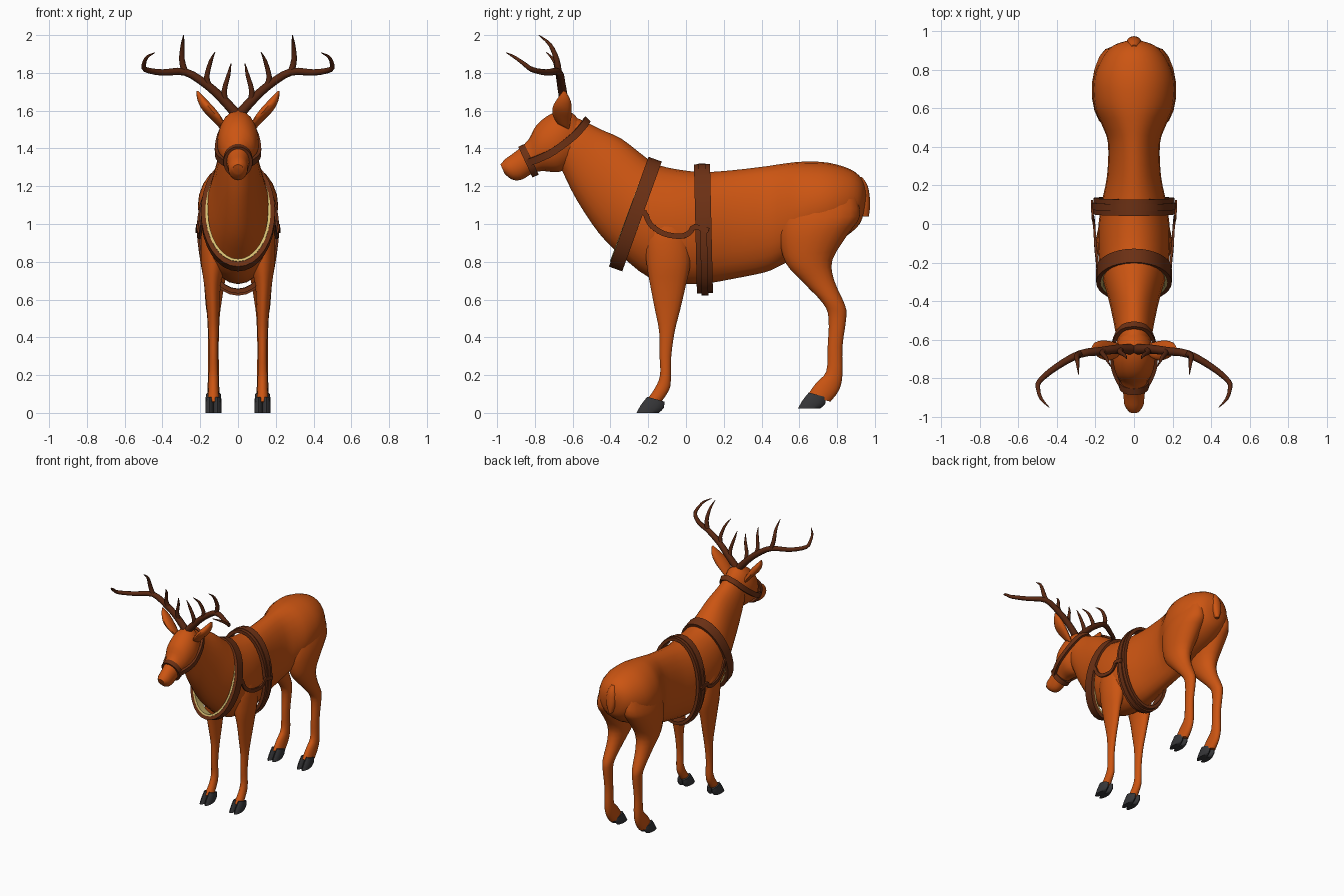
import bpy, bmesh, math
from mathutils import Vector

if "Cube" in bpy.data.objects:
    bpy.data.objects.remove(bpy.data.objects["Cube"])


def material(name, rgb):
    m = bpy.data.materials.new(name)
    m.diffuse_color = (*rgb, 1)
    m.use_nodes = True
    m.node_tree.nodes["Principled BSDF"].inputs["Base Color"].default_value = m.diffuse_color
    return m


COAT = material("orange_coat", (0.6, 0.09, 0.006))
LEATHER = material("brown_leather", (0.15, 0.03, 0.007))
HORN = material("dark_antler", (0.10, 0.021, 0.006))
GOLD = material("pale_gold", (0.68, 0.52, 0.17))
HOOF = material("black_hoof", (0.037, 0.037, 0.04))


def smooth_rows(rows, n, closed=False):
    """Catmull-Rom resampling of equal-length tuples."""
    rows = [Vector(r) for r in rows]
    out, k = [], len(rows)
    for i in range(k if closed else k - 1):
        get = (lambda j: rows[j % k]) if closed else (lambda j: rows[min(max(j, 0), k - 1)])
        a, b, c, d = get(i - 1), get(i), get(i + 1), get(i + 2)
        for s in range(n):
            t = s / n
            out.append(0.5 * (2 * b + (c - a) * t + (2 * a - 5 * b + 4 * c - d) * t * t
                              + (3 * b - a - 3 * c + d) * t ** 3))
    return out if closed else out + [rows[-1]]


def skin(name, rings, mat, closed=False, angle=50):
    """Join rings of points into one capped or closed surface."""
    bm = bmesh.new()
    vs = [[bm.verts.new(p) for p in r] for r in rings]
    n = len(vs[0])
    for i in range(len(vs) if closed else len(vs) - 1):
        a, b = vs[i], vs[(i + 1) % len(vs)]
        for j in range(n):
            bm.faces.new((a[j], a[(j + 1) % n], b[(j + 1) % n], b[j]))
    if not closed:
        bm.faces.new(vs[0])
        bm.faces.new(vs[-1])
    bmesh.ops.recalc_face_normals(bm, faces=bm.faces)
    me = bpy.data.meshes.new(name)
    bm.to_mesh(me)
    bm.free()
    ob = bpy.data.objects.new(name, me)
    bpy.context.collection.objects.link(ob)
    me.materials.append(mat)
    bpy.ops.object.select_all(action='DESELECT')
    ob.select_set(True)
    bpy.context.view_layer.objects.active = ob
    bpy.ops.object.shade_smooth_by_angle(angle=math.radians(angle))
    return ob


def loft(name, rows, mat, n=3, sides=18):
    """Rows: (y, z) of one edge, (y, z) of the other edge, half width, x."""
    rings = []
    for ay, az, by, bz, w, x in smooth_rows(rows, n):
        a, b = Vector((x, ay, az)), Vector((x, by, bz))
        ring = []
        for k in range(sides):
            t = 2 * math.pi * k / sides
            ring.append((a + b) / 2 + (a - b) / 2 * math.cos(t) + Vector((w * math.sin(t), 0, 0)))
        rings.append(ring)
    return skin(name, rings, mat)


def strap(name, pts, width, thick, mat, closed=False, centre=None):
    """Flat ribbon with a rectangular section, facing away from centre."""
    pts = [Vector(p) for p in pts]
    rings, k = [], len(pts)
    for i, p in enumerate(pts):
        t = pts[(i + 1) % k] - pts[i - 1] if closed else pts[min(i + 1, k - 1)] - pts[max(i - 1, 0)]
        t.normalize()
        o = p - Vector(centre) if centre else Vector((p.x, 0, 0))
        o = (o - t * o.dot(t)).normalized()
        s = t.cross(o) * width / 2
        o = o * thick / 2
        rings.append([p + s + o, p - s + o, p - s - o, p + s - o])
    return skin(name, rings, mat, closed, 35)


def band(name, top, bottom, hw, width, thick, mat, shift=0.0):
    """Closed elliptical strap between a top and a bottom (y, z) point."""
    a, b = Vector((0, *top)), Vector((0, *bottom))
    axis = (a - b).normalized().cross(Vector((1, 0, 0)))
    c = (a + b) / 2 + axis * shift
    pts = [c + (a - b) / 2 * math.cos(t) + Vector((hw * math.sin(t), 0, 0))
           for t in (2 * math.pi * i / 32 for i in range(32))]
    return strap(name, pts, width, thick, mat, True, c)


def horn(name, pts, sides=8):
    """Tapering round branch; points are x, y, z, radius."""
    rings = []
    rows = smooth_rows(pts, 3)
    for i, r in enumerate(rows):
        t = (rows[min(i + 1, len(rows) - 1)] - rows[max(i - 1, 0)]).to_3d().normalized()
        u = t.cross(Vector((0, 1, 0.05))).normalized()
        v = t.cross(u)
        rings.append([r.to_3d() + (u * math.cos(q) + v * math.sin(q)) * r[3]
                      for q in (2 * math.pi * k / sides for k in range(sides))])
    return skin(name, rings, HORN)


def mid(rows):
    return [(*r, 0) for r in rows]


# Torso and neck, rump to throat
loft("body", mid([
    (.958, 1.17, .945, 1.08, .03), (.93, 1.24, .92, 1.0, .11), (.87, 1.29, .84, .93, .17),
    (.75, 1.325, .74, .88, .21), (.62, 1.33, .60, .83, .205), (.52, 1.32, .50, .78, .165),
    (.42, 1.305, .42, .745, .135), (.25, 1.285, .25, .71, .14), (.10, 1.275, .10, .685, .17),
    (-.02, 1.285, -.05, .685, .187), (-.14, 1.31, -.20, .72, .185), (-.21, 1.35, -.34, .83, .165),
    (-.34, 1.45, -.46, .95, .13), (-.45, 1.50, -.58, 1.13, .105), (-.54, 1.545, -.65, 1.27, .09),
    (-.60, 1.57, -.68, 1.33, .08)]), COAT, sides=24)

# Head, poll to nose
loft("head", mid([
    (-.54, 1.52, -.60, 1.32, .07), (-.62, 1.60, -.66, 1.28, .10), (-.71, 1.585, -.70, 1.275, .11),
    (-.79, 1.525, -.76, 1.28, .095), (-.835, 1.445, -.81, 1.27, .067), (-.90, 1.385, -.87, 1.235, .056),
    (-.955, 1.345, -.92, 1.235, .05), (-.982, 1.315, -.96, 1.265, .028)]), COAT)

# Tail
loft("tail", mid([(.93, 1.25, .90, 1.24, .015), (.963, 1.20, .91, 1.18, .036),
                  (.975, 1.11, .92, 1.10, .036), (.968, 1.04, .93, 1.04, .015)]), COAT)

FRONT_LEG = [(-.17, 1.08, .0, 1.08, .04, .125), (-.215, .95, .02, .95, .07, .125),
             (-.21, .80, .025, .80, .066, .13), (-.19, .68, .0, .68, .045, .135),
             (-.165, .55, -.03, .55, .034, .132), (-.142, .43, -.06, .43, .027, .13),
             (-.14, .30, -.078, .30, .023, .13), (-.137, .20, -.08, .18, .026, .13),
             (-.165, .13, -.09, .12, .027, .13), (-.215, .06, -.14, .045, .032, .13)]
HIND_LEG = [(.54, 1.16, .90, 1.16, .06, .12), (.50, 1.03, .92, 1.04, .10, .115),
            (.495, .92, .86, .95, .10, .118), (.53, .79, .775, .81, .078, .122),
            (.62, .69, .785, .70, .057, .125), (.725, .58, .842, .57, .042, .13),
            (.755, .50, .848, .50, .033, .13), (.75, .35, .828, .35, .028, .13),
            (.743, .22, .828, .20, .03, .13), (.69, .16, .81, .12, .031, .13),
            (.64, .09, .765, .06, .034, .13)]


def toe(y, z, x):
    """One half of a cloven hoof, measured from the ankle."""
    return [(y - .005, z + .03, y + .085, z + .005, .019, x), (y - .04, z - .015, y + .082, z - .03, .023, x),
            (y - .062, z - .055, y + .055, z - .055, .022, x)]


for s, side in ((1, "left"), (-1, "right")):
    def flip(rows):
        return [(*r[:5], r[5] * s) for r in rows]

    # Legs and cloven hooves
    loft(side + "_front_leg", flip(FRONT_LEG), COAT)
    loft(side + "_hind_leg", flip(HIND_LEG), COAT)
    for part, x in (("inner", .109), ("outer", .151)):
        loft(f"{side}_front_{part}_hoof", flip(toe(-.20, .055, x)), HOOF, 2, 10)
        loft(f"{side}_hind_{part}_hoof", flip(toe(.655, .078, x)), HOOF, 2, 10)

    # Leaf-shaped ears
    loft(side + "_ear", flip([(-.68, 1.53, -.62, 1.50, .02, .08), (-.705, 1.575, -.61, 1.545, .03, .115),
                              (-.705, 1.62, -.605, 1.595, .036, .155), (-.68, 1.665, -.61, 1.65, .025, .19),
                              (-.65, 1.705, -.635, 1.70, .005, .215)]), COAT, 3, 12)

    # Antler beam and tines
    for i, pts in enumerate((
            [(.015, -.65, 1.59, .027), (.09, -.65, 1.67, .024), (.17, -.66, 1.74, .022),
             (.28, -.675, 1.805, .02), (.40, -.74, 1.802, .017), (.49, -.815, 1.818, .014),
             (.497, -.86, 1.85, .011), (.48, -.91, 1.885, .008), (.44, -.952, 1.907, .002)],
            [(.28, -.675, 1.80, .018), (.297, -.685, 1.87, .015), (.293, -.72, 1.95, .01), (.288, -.78, 2.0, .002)],
            [(.155, -.66, 1.73, .018), (.165, -.67, 1.78, .014), (.145, -.695, 1.86, .01), (.122, -.74, 1.91, .002)],
            [(.07, -.65, 1.65, .018), (.072, -.665, 1.71, .014), (.05, -.68, 1.79, .01), (.037, -.70, 1.85, .002)])):
        horn(f"{side}_{'tine' if i else 'antler'}_{i}", [(s * p[0], *p[1:]) for p in pts])

    # Sagging trace strap from collar to girth
    trace = smooth_rows([(.185, -.27, 1.07), (.19, -.22, 1.06), (.192, -.19, 1.0), (.20, -.12, .95),
                         (.205, -.03, .935), (.21, .02, .955), (.215, .045, .985), (.218, .12, .965)], 3)
    strap(side + "_trace", [(s * p.x, p.y, p.z) for p in trace], .028, .012, LEATHER)

# Collar with gold lining on the front edge
band("collar", (-.168, 1.33), (-.368, .775), .182, .075, .028, LEATHER)
band("collar_lining", (-.172, 1.313), (-.364, .795), .166, .078, .014, GOLD)

# Girth with a raised centre strap
band("girth", (.085, 1.305), (.10, .645), .198, .085, .024, LEATHER)
band("girth_strap", (.085, 1.31), (.10, .632), .207, .036, .022, LEATHER)

# Halter: noseband and strap round the back of the head
band("noseband", (-.868, 1.408), (-.80, 1.262), .068, .036, .018, LEATHER)
half = smooth_rows([(0, -.525, 1.55), (.06, -.54, 1.525), (.10, -.60, 1.46), (.114, -.70, 1.385),
                    (.10, -.77, 1.35), (.068, -.835, 1.325)], 3)
cheek = [(-p.x, p.y, p.z) for p in reversed(half[1:])] + [tuple(p) for p in half]
strap("cheek_strap", cheek, .038, .018, LEATHER, centre=(0, -.68, 1.40))
